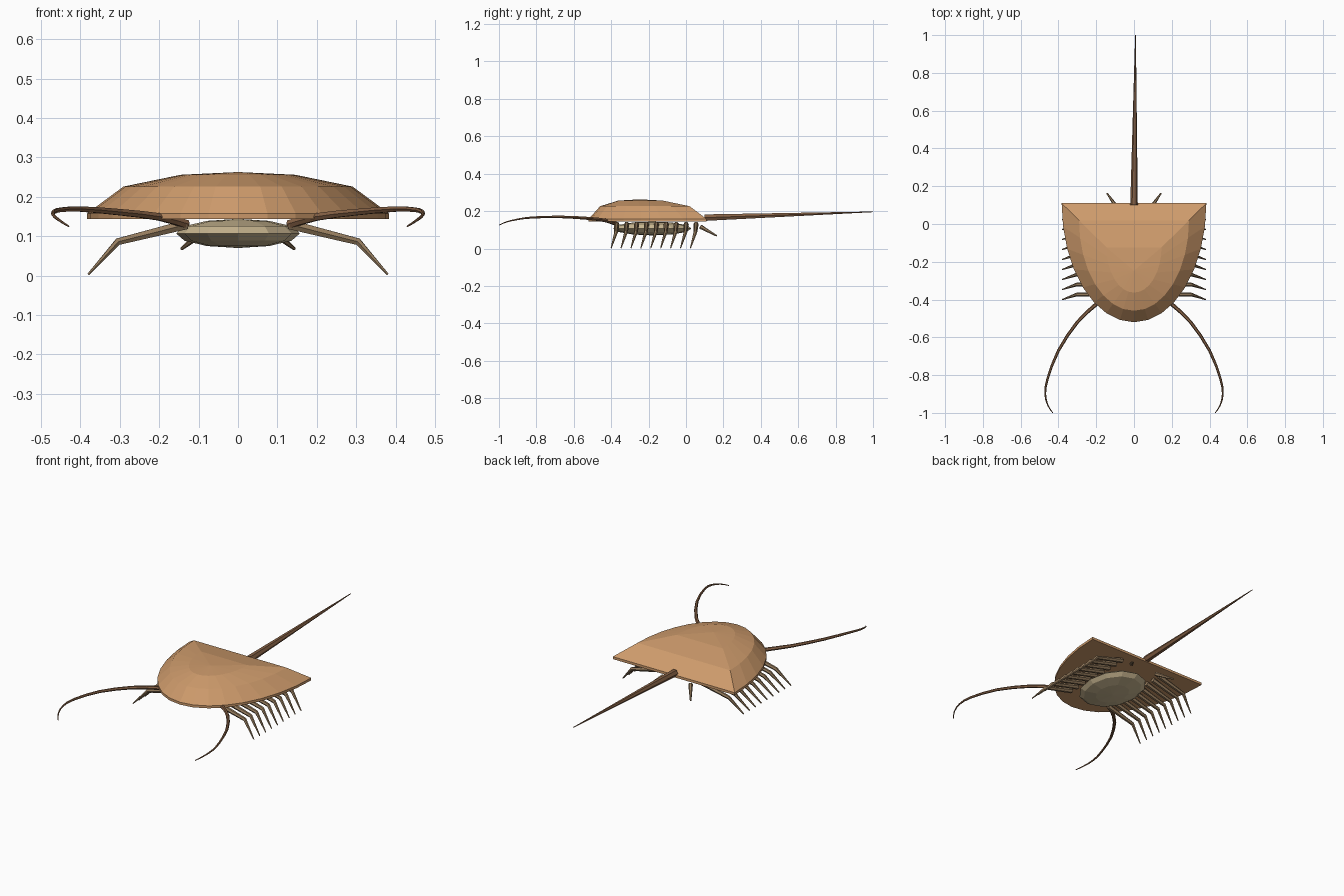
import bpy, bmesh, math
from mathutils import Vector

if "Cube" in bpy.data.objects:
    bpy.data.objects.remove(bpy.data.objects["Cube"])


def material(name, rgb):
    m = bpy.data.materials.new(name)
    m.diffuse_color = (*rgb, 1)
    m.use_nodes = True
    m.node_tree.nodes["Principled BSDF"].inputs["Base Color"].default_value = m.diffuse_color
    return m


shell = material("shell tan", (0.62, 0.33, 0.15))
brown = material("dark brown", (0.24, 0.12, 0.06))
limb = material("limb brown", (0.30, 0.20, 0.11))
belly = material("belly beige", (0.62, 0.50, 0.30))


def finish(name, bm, mat):
    bmesh.ops.recalc_face_normals(bm, faces=bm.faces)
    me = bpy.data.meshes.new(name)
    bm.to_mesh(me)
    bm.free()
    me.materials.append(mat)
    ob = bpy.data.objects.new(name, me)
    bpy.context.collection.objects.link(ob)
    return ob


def bridge(bm, a, b):
    for i in range(len(a)):
        j = (i + 1) % len(a)
        bm.faces.new((a[i], a[j], b[j], b[i]))


# tapered tube through points, given a radius at each point
def limb_tube(name, pts, radii, mat, sides=6, mirror=False):
    bm = bmesh.new()
    pts = [Vector(p) for p in pts]
    rings = []
    for k, p in enumerate(pts):
        d = (pts[min(k + 1, len(pts) - 1)] - pts[max(k - 1, 0)]).normalized()
        u = d.cross(Vector((0, 0, 1))).normalized()
        v = u.cross(d)
        angles = [math.tau * i / sides for i in range(sides)]
        rings.append([bm.verts.new(p + radii[k] * (u * math.cos(t) + v * math.sin(t)))
                      for t in angles])
    for a, b in zip(rings, rings[1:]):
        bridge(bm, a, b)
    bm.faces.new(rings[0])
    bm.faces.new(rings[-1])
    ob = finish(name, bm, mat)
    if mirror:
        ob.modifiers.new("mirror", 'MIRROR')
    return ob


# D-shaped domed carapace: rows of (scale, z) shrinking toward the apex
CY, SEG = -0.267, 16
outline = [(0.383 * math.cos(math.pi * i / SEG), 0.11 - 0.63 * math.sin(math.pi * i / SEG))
           for i in range(SEG + 1)]
bm = bmesh.new()
rings = []
for s, z in [(1, 0.144), (1, 0.158), (0.76, 0.226), (0.38, 0.256)]:
    rings.append([bm.verts.new((x * s, CY + (y - CY) * s, z)) for x, y in outline])
for a, b in zip(rings, rings[1:]):
    bridge(bm, a, b)
apex = bm.verts.new((0, CY + 0.02, 0.263))
for i in range(SEG + 1):
    bm.faces.new((rings[-1][i], rings[-1][(i + 1) % (SEG + 1)], apex))
bm.faces.new(rings[0])
finish("carapace", bm, shell)

# flattened body underneath
bm = bmesh.new()
bmesh.ops.create_uvsphere(bm, u_segments=12, v_segments=6, radius=1)
bmesh.ops.scale(bm, vec=(0.157, 0.21, 0.037), verts=bm.verts)
bmesh.ops.translate(bm, vec=(0, -0.18, 0.107), verts=bm.verts)
finish("body", bm, belly)

# nine pairs of bent legs
for i in range(9):
    y = -0.40 + 0.053 * i
    limb_tube(f"leg_pair_{i + 1}",
              [(0.13, y + 0.03, 0.13), (0.305, y + 0.026, 0.086), (0.38, y, 0.003)],
              [0.014, 0.010, 0.003], limb, mirror=True)

# short rear feelers
limb_tube("rear_feelers", [(0.085, 0.08, 0.115), (0.143, 0.163, 0.068)],
          [0.012, 0.004], limb, mirror=True)

# long tail spine
limb_tube("tail_spine", [(0, 0.10, 0.165), (0.008, 1.0, 0.196)], [0.02, 0.002], brown)

# sweeping antennae, path smoothed with a spline
ctrl = [(0.13, -0.37, 0.13), (0.20, -0.425, 0.149), (0.30, -0.52, 0.161), (0.40, -0.67, 0.169),
        (0.458, -0.82, 0.166), (0.47, -0.90, 0.156), (0.456, -0.96, 0.142), (0.43, -1.0, 0.125)]
C = [Vector(c) for c in ctrl]
path = []
for k in range(len(C) - 1):
    p0, p1, p2, p3 = C[max(k - 1, 0)], C[k], C[k + 1], C[min(k + 2, len(C) - 1)]
    for t in (0, 0.5):
        path.append(0.5 * (2 * p1 + (p2 - p0) * t + (2 * p0 - 5 * p1 + 4 * p2 - p3) * t**2
                           + (3 * p1 - p0 - 3 * p2 + p3) * t**3))
path.append(C[-1])
n = len(path) - 1
limb_tube("antennae", path, [0.012 - 0.010 * k / n for k in range(n + 1)], brown, mirror=True)
